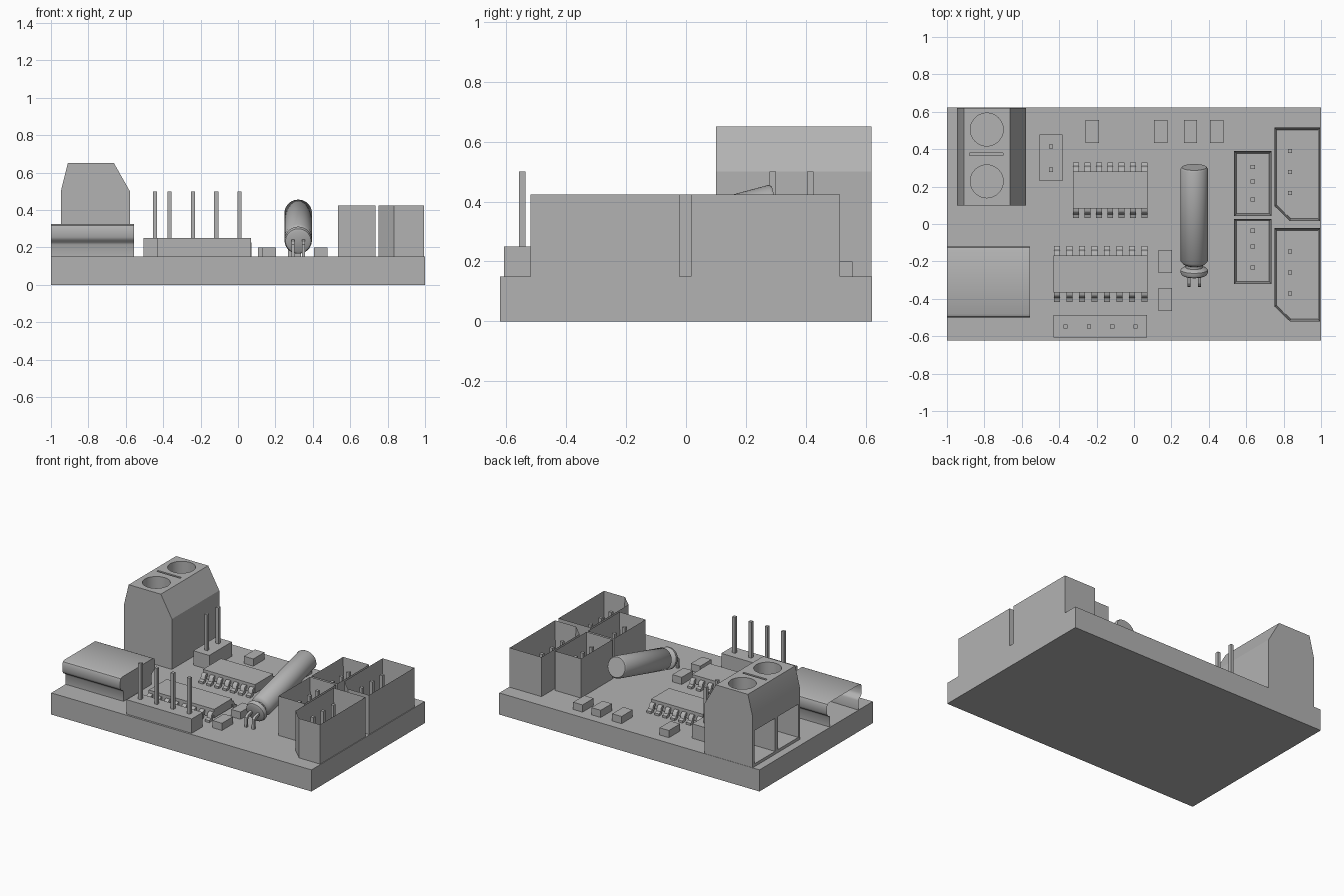
import bpy, bmesh, math
from mathutils import Matrix, Vector

cube = bpy.data.objects.get("Cube")
if cube:
    bpy.data.objects.remove(cube)

grey = bpy.data.materials.new("plain_grey")
grey.use_nodes = True
grey.diffuse_color = (0.45, 0.45, 0.45, 1)
grey.node_tree.nodes["Principled BSDF"].inputs["Base Color"].default_value = grey.diffuse_color


def finish(name, bm, smooth=False):
    bmesh.ops.recalc_face_normals(bm, faces=bm.faces)
    mesh = bpy.data.meshes.new(name)
    bm.to_mesh(mesh)
    bm.free()
    obj = bpy.data.objects.new(name, mesh)
    bpy.context.collection.objects.link(obj)
    mesh.materials.append(grey)
    if smooth:
        bpy.ops.object.select_all(action='DESELECT')
        obj.select_set(True)
        bpy.context.view_layer.objects.active = obj
        bpy.ops.object.shade_smooth_by_angle(angle=math.radians(40))
    return obj


def prism(bm, pts, lo, hi, axis='z'):
    """Extrude a 2D outline along an axis; returns the start and end caps."""
    def place(p, h):
        return {'z': (p[0], p[1], h), 'x': (h, p[0], p[1]), 'y': (p[0], h, p[1])}[axis]
    a = [bm.verts.new(place(p, lo)) for p in pts]
    b = [bm.verts.new(place(p, hi)) for p in pts]
    start, end = bm.faces.new(a[::-1]), bm.faces.new(b)
    for i in range(len(a)):
        j = (i + 1) % len(a)
        bm.faces.new((a[i], a[j], b[j], b[i]))
    return start, end


def rect(x0, x1, y0, y1):
    return [(x0, y0), (x1, y0), (x1, y1), (x0, y1)]


def box(bm, x0, x1, y0, y1, z0, z1):
    prism(bm, rect(x0, x1, y0, y1), z0, z1)


def hollow(bm, cap, wall, offset):
    """Sink a cap face inward, leaving a thin wall."""
    bmesh.ops.recalc_face_normals(bm, faces=bm.faces)
    bmesh.ops.inset_region(bm, faces=[cap], thickness=wall, use_even_offset=True)
    bmesh.ops.translate(bm, verts=cap.verts, vec=offset)


def pins(bm, spots, z0, z1, r=0.011):
    for x, y in spots:
        box(bm, x - r, x + r, y - r, y + r, z0, z1)


TOP = 0.15   # board surface

# Circuit board
bm = bmesh.new()
box(bm, -1, 1, -0.622, 0.622, 0, TOP)
finish("board", bm)

# Screw terminal, with screw wells, a slot and two wire openings
bm = bmesh.new()
prism(bm, [(-0.947, TOP), (-0.578, TOP), (-0.578, 0.5), (-0.663, 0.65), (-0.91, 0.65), (-0.947, 0.5)],
      0.10, 0.62, 'y')
terminal = finish("screw_terminal", bm)
bm = bmesh.new()
for y in (0.505, 0.228):
    bmesh.ops.create_cone(bm, cap_ends=True, segments=40, radius1=0.088, radius2=0.088, depth=0.2,
                          matrix=Matrix.Translation((-0.787, y, 0.65)))
box(bm, -0.88, -0.70, 0.365, 0.38, 0.63, 0.7)
for y0, y1 in ((0.12, 0.345), (0.375, 0.60)):
    box(bm, -1.1, -0.66, y0, y1, 0.17, 0.40)
cutter = finish("terminal_cutter", bm)
cutter.hide_render = True
cut = terminal.modifiers.new("openings", 'BOOLEAN')
cut.operation, cut.object, cut.solver = 'DIFFERENCE', cutter, 'EXACT'
bpy.ops.object.select_all(action='DESELECT')
terminal.select_set(True)
bpy.context.view_layer.objects.active = terminal
bpy.ops.object.modifier_apply(modifier=cut.name)
bpy.data.objects.remove(cutter)
bpy.ops.object.shade_smooth_by_angle(angle=math.radians(25))

# Data socket: stepped shell, open at its outer end
half = [(0.155, TOP), (0.155, 0.215), (0.162, 0.228), (0.182, 0.238), (0.19, 0.255),
        (0.19, 0.303), (0.184, 0.318), (0.17, 0.325)]
mid = -0.31
outline = [(mid + y, z) for y, z in half] + [(mid - y, z) for y, z in reversed(half)]
bm = bmesh.new()
start, end = prism(bm, outline, -1, -0.555, 'x')
hollow(bm, start, 0.012, Vector((0.4, 0, 0)))
finish("data_socket", bm, True)

# Pin headers
headers = {
    "front_header": ((-0.43, 0.07, -0.608, -0.487), [(-0.366 + 0.125 * i, -0.547) for i in range(4)]),
    "rear_header": ((-0.505, -0.382, 0.23, 0.478), [(-0.443, 0.415), (-0.443, 0.29)]),
}
for name, (area, spots) in headers.items():
    bm = bmesh.new()
    box(bm, *area, TOP, 0.25)
    finish(name, bm)
    bm = bmesh.new()
    pins(bm, spots, 0.24, 0.5)
    finish(name + "_pins", bm)

# Chips with bent leads on both long sides
lead = [(-0.01, 0.205), (0.012, 0.205), (0.022, 0.198), (0.03, 0.172), (0.05, 0.165), (0.05, TOP),
        (0.025, TOP), (0.014, 0.158), (0.008, 0.185), (-0.01, 0.188)]
for name, x0, x1, y0, y1, count in (("rear_chip", -0.327, 0.073, 0.082, 0.28, 7),
                                    ("front_chip", -0.43, 0.073, -0.366, -0.168, 8)):
    bm = bmesh.new()
    box(bm, x0, x1, y0, y1, 0.165, 0.225)
    finish(name, bm)
    bm = bmesh.new()
    for i in range(count):
        x = x0 + 0.018 + (x1 - x0 - 0.036) * i / (count - 1)
        for edge, side in ((y0, -1), (y1, 1)):
            prism(bm, [(edge + side * d, z) for d, z in lead], x - 0.016, x + 0.016, 'x')
    finish(name + "_leads", bm, True)

# Small surface parts
small = [(x, 0.495) for x in (-0.222, 0.142, 0.302, 0.442)] + [(0.166, -0.2), (0.166, -0.403)]
for i, (x, y) in enumerate(small):
    bm = bmesh.new()
    box(bm, x - 0.036, x + 0.036, y - 0.061, y + 0.061, TOP, 0.2)
    finish(f"small_part_{i + 1}", bm)

# Tilted capacitor: lathed can with a crimped neck
profile = [(0, 0), (0.055, 0), (0.068, 0.006), (0.073, 0.018), (0.073, 0.032), (0.064, 0.04), (0.046, 0.046),
           (0.046, 0.06), (0.06, 0.066), (0.073, 0.082), (0.073, 0.59), (0.066, 0.6), (0, 0.6)]
bm = bmesh.new()
verts = [bm.verts.new((r, 0, h)) for r, h in profile]
edges = [bm.edges.new(pair) for pair in zip(verts, verts[1:])]
bmesh.ops.spin(bm, geom=verts + edges, cent=(0, 0, 0), axis=(0, 0, 1), angle=math.tau, steps=40)
bmesh.ops.remove_doubles(bm, verts=bm.verts, dist=0.0005)
tilt = Matrix.Translation((0.322, -0.276, 0.232)) @ Matrix.Rotation(math.radians(-75), 4, 'X')
bmesh.ops.transform(bm, matrix=tilt, verts=bm.verts)
finish("capacitor", bm, True)

# Capacitor leads bending down to the board
bm = bmesh.new()
for x in (0.294, 0.35):
    prism(bm, [(-0.26, 0.246), (-0.318, 0.23), (-0.334, 0.215), (-0.338, TOP), (-0.322, TOP),
               (-0.32, 0.208), (-0.26, 0.228)], x - 0.009, x + 0.009, 'x')
finish("capacitor_leads", bm)

# Open shrouded sockets with pins inside
def socket(name, outline, spots):
    bm = bmesh.new()
    start, end = prism(bm, outline, TOP, 0.424)
    hollow(bm, end, 0.012, Vector((0, 0, -0.25)))
    finish(name, bm)
    bm = bmesh.new()
    pins(bm, spots, 0.16, 0.38)
    finish(name + "_pins", bm)


for side, y1, ys in (("rear", 0.39, (0.305, 0.228, 0.13)), ("front", 0.027, (-0.036, -0.12, -0.233))):
    socket(side + "_small_socket", rect(0.535, 0.735, y1 - 0.347, y1), [(0.635, y) for y in ys])

for side, y1 in (("rear", 0.515), ("front", -0.022)):
    y0 = y1 - 0.498
    socket(side + "_large_socket",
           [(0.833, y0), (0.995, y0), (0.995, y1), (0.75, y1), (0.75, y0 + 0.08)],
           [(0.835, y1 - 0.125 - 0.112 * i) for i in range(3)])
